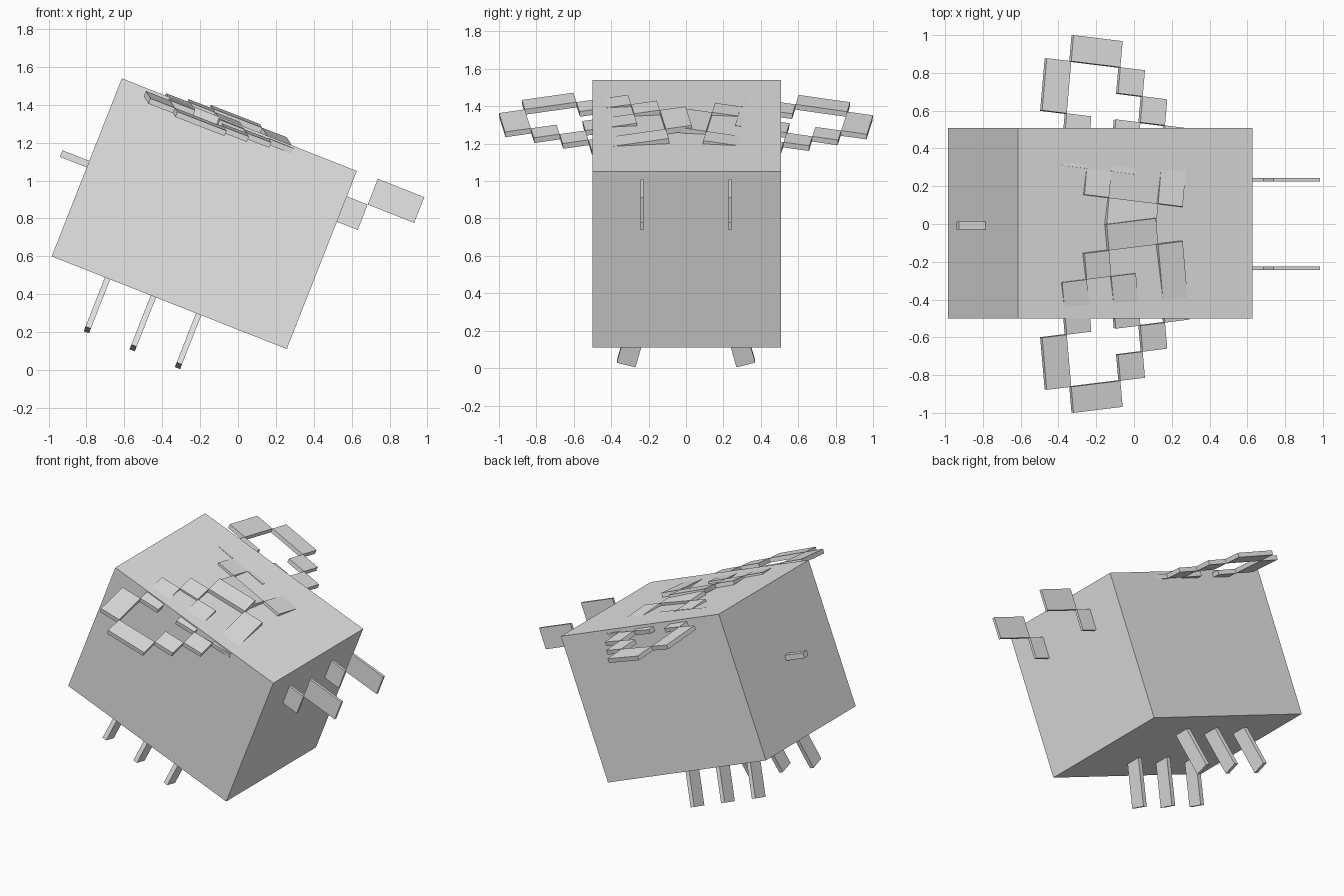
import bpy
import bmesh
import math
from mathutils import Matrix, Vector

if "Cube" in bpy.data.objects:
    bpy.data.objects.remove(bpy.data.objects["Cube"])

grey = bpy.data.materials.new("plain_grey")
grey.diffuse_color = (0.8, 0.8, 0.8, 1)
grey.use_nodes = True
grey.node_tree.nodes["Principled BSDF"].inputs["Base Color"].default_value = grey.diffuse_color

# Everything but the wings sits in the pitched frame of the body
BODY = Matrix.Translation((-0.178, 0, 0.825)) @ Matrix.Rotation(math.radians(21.5), 4, 'Y')


def make(name, boxes):
    """One object from boxes given as (low corner, high corner, matrix)."""
    bm = bmesh.new()
    for lo, hi, mat in boxes:
        lo, hi = Vector(lo), Vector(hi)
        size = Matrix.Diagonal((*(hi - lo), 1))
        bmesh.ops.create_cube(bm, size=1, matrix=mat @ Matrix.Translation((lo + hi) / 2) @ size)
    bmesh.ops.recalc_face_normals(bm, faces=bm.faces)
    me = bpy.data.meshes.new(name)
    bm.to_mesh(me)
    bm.free()
    me.materials.append(grey)
    ob = bpy.data.objects.new(name, me)
    bpy.context.collection.objects.link(ob)
    return ob


# Body block and stinger
make("body", [((-0.667, -0.5, -0.505), (0.667, 0.508, 0.505), BODY)])
make("stinger", [((-0.82, -0.03, 0.0), (-0.6, 0.014, 0.037), BODY)])

# Wing outline on a grid of cells: column, row, columns wide, rows deep
CELLS = [(1, 0, 2, 1), (0, 1, 1, 2), (3, 1, 1, 1), (4, 2, 1, 1), (1, 3, 1, 2),
         (3, 3, 1, 2), (5, 3, 1, 3), (2, 5, 1, 1), (3, 6, 2, 1)]

for side, name, z in ((1, "left", 1.402), (-1, "right", 1.414)):
    # Wing: columns run along the body, rows run inward from the tip
    col = Vector((0.13, -0.016 * side, -0.0505))
    row = Vector((-0.012, -0.138 * side, 0.0195))
    up = col.cross(row).normalized() * -side
    if up.z < 0:
        up = -up
    frame = Matrix((col, row, up)).transposed().to_4x4()
    frame.translation = (-0.45, 1.016 * side, z)
    make(name + "_wing", [((c, r, -0.03), (c + w, r + d, 0), frame) for c, r, w, d in CELLS])

    # Antenna: two stepped plates
    y0, y1 = side * 0.235 - 0.009, side * 0.235 + 0.009
    make(name + "_antenna", [((0.64, y0, 0.217), (0.785, y1, 0.361), BODY),
                             ((0.785, y0, 0.361), (1.049, y1, 0.507), BODY)])

    # Legs: three flat strips splayed outward
    legs = []
    for u in (-0.35, -0.09, 0.167):
        splay = BODY @ Matrix.Translation((u, side * 0.32, -0.797)) @ Matrix.Rotation(side * math.radians(15), 4, 'X')
        legs.append(((-0.015, -0.052, 0), (0.015, 0.052, 0.36), splay))
    make(name + "_legs", legs)
